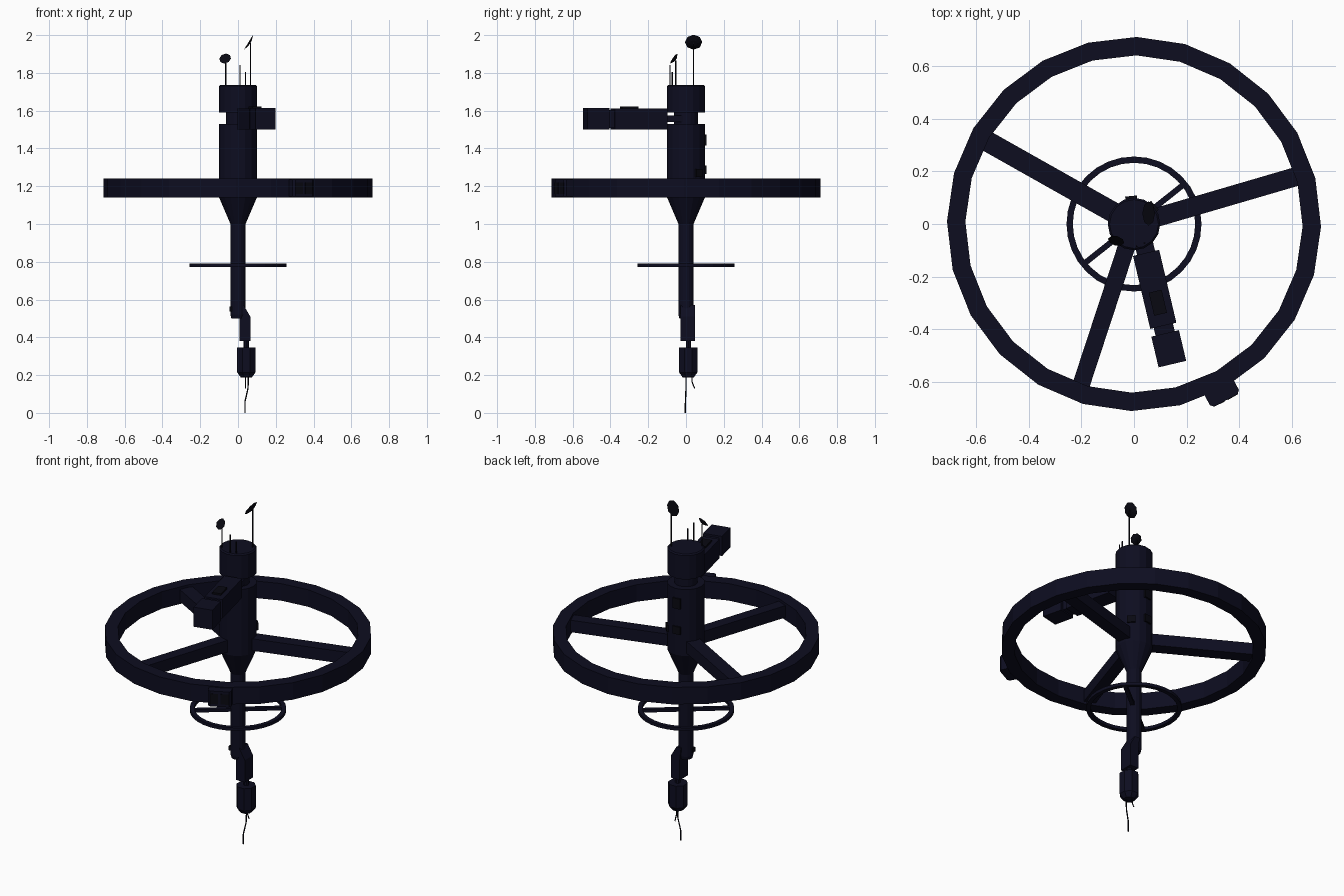
import bpy, bmesh, math
from mathutils import Vector, Matrix

if "Cube" in bpy.data.objects:
    bpy.data.objects.remove(bpy.data.objects["Cube"])


def material(name, rgb):
    m = bpy.data.materials.new(name)
    m.diffuse_color = (*rgb, 1)
    m.use_nodes = True
    m.node_tree.nodes["Principled BSDF"].inputs["Base Color"].default_value = m.diffuse_color
    return m


NAVY = material("dark navy hull", (0.0040, 0.0040, 0.0145))
BLACK = material("black fittings", (0.0025, 0.0025, 0.0055))


def finish(name, bm, mat):
    bmesh.ops.recalc_face_normals(bm, faces=bm.faces)
    me = bpy.data.meshes.new(name)
    bm.to_mesh(me)
    bm.free()
    me.materials.append(mat)
    ob = bpy.data.objects.new(name, me)
    bpy.context.collection.objects.link(ob)
    return ob


def lathe(name, profile, sides, mat=NAVY, centre=(0, 0), turn=0.0, ring=False):
    """Revolve (radius, z) points; ring=True closes the section on itself."""
    bm = bmesh.new()
    rows = [[bm.verts.new((centre[0] + r * math.cos(a), centre[1] + r * math.sin(a), z))
             for a in (math.radians(turn) + math.tau * i / sides for i in range(sides))]
            for r, z in profile]
    n = len(rows)
    for j in range(n if ring else n - 1):
        a, b = rows[j], rows[(j + 1) % n]
        for i in range(sides):
            k = (i + 1) % sides
            bm.faces.new((a[i], a[k], b[k], b[i]))
    if not ring:
        bm.faces.new(rows[0])
        bm.faces.new(rows[-1])
    return finish(name, bm, mat)


def box(name, centre, size, angle=0.0, mat=NAVY, bevel=0.0):
    bm = bmesh.new()
    bmesh.ops.create_cube(bm, size=1)
    bmesh.ops.scale(bm, vec=size, verts=bm.verts)
    if bevel:
        edges = [e for e in bm.edges
                 if abs(e.verts[0].co.z - e.verts[1].co.z) > 1e-5]
        bmesh.ops.bevel(bm, geom=edges, offset=bevel, segments=1, affect='EDGES')
    bm.transform(Matrix.Translation(centre) @ Matrix.Rotation(math.radians(angle), 4, 'Z'))
    return finish(name, bm, mat)


def radial_box(name, angle, r0, r1, z0, z1, width, mat=NAVY, bevel=0.0):
    a, r = math.radians(angle), (r0 + r1) / 2
    return box(name, (r * math.cos(a), r * math.sin(a), (z0 + z1) / 2),
               (r1 - r0, width, z1 - z0), angle, mat, bevel)


def rod(name, points, radius, mat=BLACK):
    """Thin rod along a path, one six-sided piece per span."""
    bm = bmesh.new()
    for p, q in zip(points, points[1:]):
        p, q = Vector(p), Vector(q)
        m = Matrix.Translation((p + q) / 2) @ (q - p).to_track_quat('Z', 'Y').to_matrix().to_4x4()
        bmesh.ops.create_cone(bm, cap_ends=True, segments=6, radius1=radius, radius2=radius,
                              depth=(q - p).length, matrix=m)
    return finish(name, bm, mat)


def dish(name, centre, normal, radius):
    bm = bmesh.new()
    m = Matrix.Translation(centre) @ Vector(normal).to_track_quat('Z', 'Y').to_matrix().to_4x4()
    bmesh.ops.create_cone(bm, cap_ends=True, segments=8, radius1=radius * 0.4, radius2=radius,
                          depth=0.01, matrix=m)
    return finish(name, bm, BLACK)


# Central tower with waist, taper and lower shaft
lathe("central_tower", [(0.035, 0.50), (0.04, 0.52), (0.04, 1.0), (0.1, 1.14), (0.1, 1.53),
                        (0.063, 1.53), (0.063, 1.59), (0.1, 1.59), (0.1, 1.73), (0.093, 1.737)],
      16)

# Habitat ring, spokes and docking block
lathe("habitat_ring", [(0.712, 1.14), (0.712, 1.24), (0.642, 1.24), (0.642, 1.14)],
      24, turn=-0.8, ring=True)
for i, (ang, w) in enumerate([(16.3, 0.072), (150.6, 0.078), (251.8, 0.066)]):
    radial_box(f"ring_spoke_{i + 1}", ang, 0.05, 0.67, 1.155, 1.225, w)
radial_box("ring_dock", -62.5, 0.66, 0.757, 1.145, 1.235, 0.125, bevel=0.012)
for s in (-1, 1):
    radial_box(f"ring_dock_panel_{s + 2}", -62.5 + s * 2.2, 0.752, 0.759, 1.16, 1.22, 0.045, BLACK)

# Small lower ring
lathe("small_ring", [(0.257, 0.773), (0.257, 0.791), (0.233, 0.791), (0.233, 0.773)],
      32, ring=True)
for ang in (38.5, 218.5):
    radial_box(f"small_ring_spoke_{int(ang)}", ang, 0.02, 0.245, 0.773, 0.791, 0.022)

# Hatches on the tower
for ang, z0, z1 in [(96, 1.415, 1.475), (96, 1.265, 1.31), (42, 1.25, 1.29)]:
    radial_box(f"tower_hatch_{ang}_{int(z0 * 100)}", ang, 0.08, 0.107, z0, z1, 0.045, BLACK)

# Side module on its arm
D = Vector((0.23, -0.973, 0)).normalized()
A = math.degrees(math.atan2(D.y, D.x))
START = Vector((0.046, -0.11, 0))


def module(name, t0, t1, z0, z1, width, mat=NAVY):
    c = START + D * (t0 + t1) / 2
    box(name, (c.x, c.y, (z0 + z1) / 2), (t1 - t0, width, z1 - z0), A, mat)


module("module_connector", -0.12, 0.02, 1.541, 1.575, 0.07)
module("module_body", 0.0, 0.285, 1.50, 1.612, 0.102)
module("module_roof_panel", 0.15, 0.24, 1.60, 1.622, 0.05, BLACK)
module("module_neck", 0.28, 0.33, 1.508, 1.604, 0.075)
module("module_end", 0.315, 0.435, 1.50, 1.615, 0.108)

# Bent lower docking arm
bm = bmesh.new()
prof = [(0.0, 0.57), (0.03, 0.57), (0.065, 0.51), (0.065, 0.38), (0.008, 0.38), (0.008, 0.5)]
face = bm.faces.new([bm.verts.new((x, -0.03, z)) for x, z in prof])
ext = bmesh.ops.extrude_face_region(bm, geom=[face])
bmesh.ops.translate(bm, vec=(0, 0.077, 0),
                    verts=[v for v in ext["geom"] if isinstance(v, bmesh.types.BMVert)])
finish("docking_arm", bm, NAVY)
box("arm_knob", (-0.035, -0.01, 0.55), (0.02, 0.025, 0.025), mat=BLACK)

# Hanging capsule with trailing wires
lathe("capsule_neck", [(0.014, 0.33), (0.014, 0.39)], 8, centre=(0.044, 0.013))
lathe("capsule", [(0.032, 0.188), (0.053, 0.215), (0.053, 0.345)], 8,
      centre=(0.044, 0.012), turn=22.5)
rod("long_wire", [(0.055, 0.0, 0.20), (0.053, 0.0, 0.13), (0.037, -0.003, 0.06),
                  (0.037, -0.004, 0.0)], 0.0035)
rod("short_wire", [(0.04, 0.03, 0.20), (0.04, 0.033, 0.16), (0.04, 0.046, 0.13)], 0.003)

# Masts and dishes on the roof
for i, (x, y, top) in enumerate([(0.01, -0.085, 1.843), (0.04, -0.073, 1.805),
                                 (-0.065, -0.055, 1.865), (0.067, 0.04, 1.96)]):
    rod(f"mast_{i + 1}", [(x, y, 1.72), (x, y, top)], 0.0035)
dish("large_dish", (0.06, 0.04, 1.96), (-0.85, 0, 0.52), 0.046)
dish("small_dish", (-0.067, -0.06, 1.873), (-0.2, -0.78, 0.55), 0.032)
